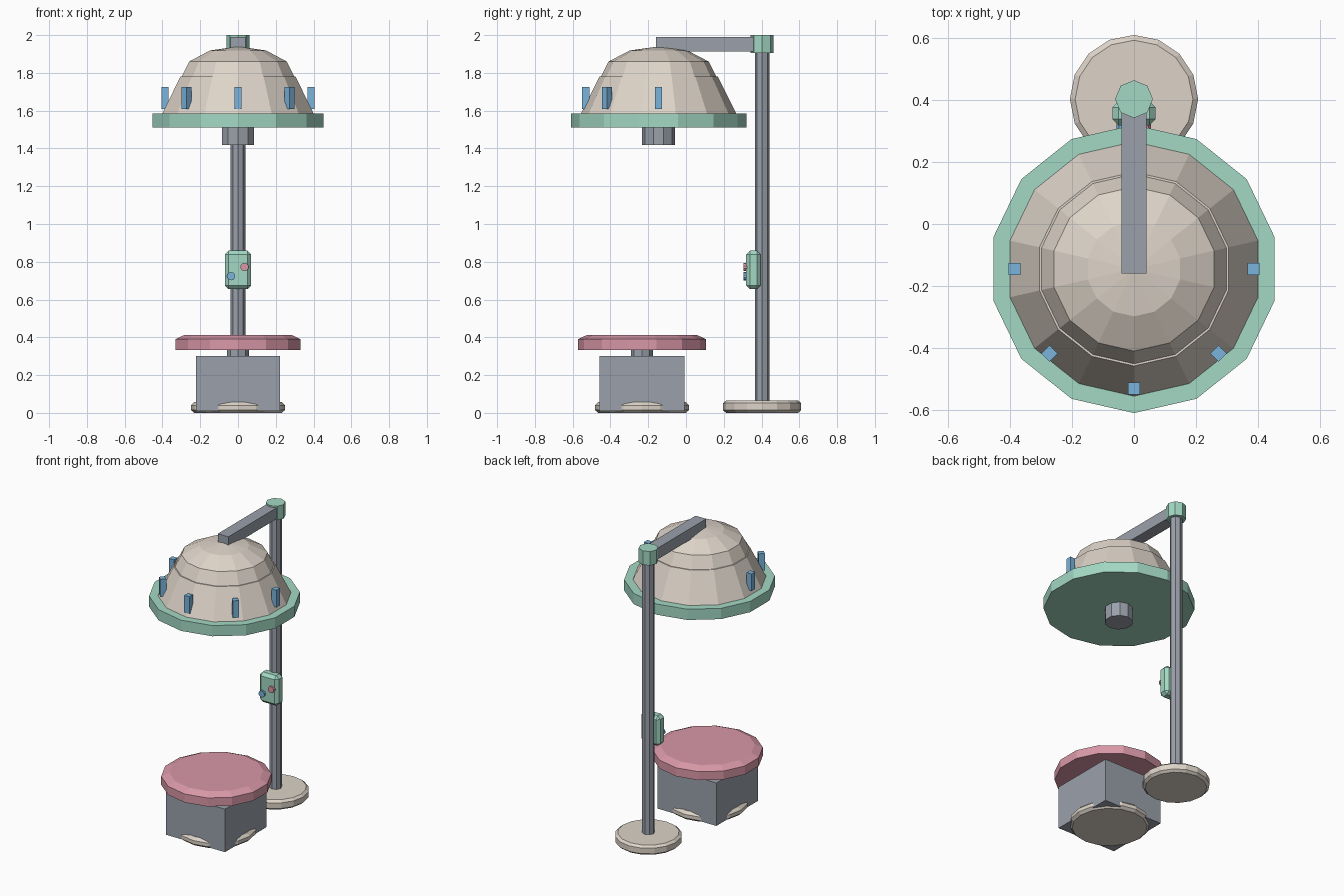
import bpy, bmesh, math
from mathutils import Matrix, Vector

cube = bpy.data.objects.get("Cube")
if cube:
    bpy.data.objects.remove(cube, do_unlink=True)


def make_material(name, rgb):
    """Flat material from 0-255 display values, stored as linear."""
    linear = [((c / 255 + 0.055) / 1.055) ** 2.4 for c in rgb]
    mat = bpy.data.materials.new(name)
    mat.use_nodes = True
    mat.diffuse_color = (*linear, 1)
    mat.node_tree.nodes["Principled BSDF"].inputs["Base Color"].default_value = (*linear, 1)
    return mat


CREAM = make_material("cream", (221, 211, 200))
MINT = make_material("mint green", (163, 216, 196))
PINK = make_material("rose pink", (217, 152, 168))
GREY = make_material("steel grey", (155, 161, 171))
BLUE = make_material("sky blue", (122, 180, 220))

DOME_Y, STOOL_Y, POLE_Y = -0.145, -0.233, 0.403


def finish(name, bm, mat):
    bmesh.ops.recalc_face_normals(bm, faces=bm.faces)
    mesh = bpy.data.meshes.new(name)
    bm.to_mesh(mesh)
    bm.free()
    mesh.materials.append(mat)
    obj = bpy.data.objects.new(name, mesh)
    bpy.context.collection.objects.link(obj)
    return obj


def lathe(name, profile, sides, y, mat):
    """Closed turned solid; profile is (radius, height) from bottom to top."""
    bm = bmesh.new()
    rings = []
    for r, z in profile:
        rings.append([bm.verts.new((r * math.sin(math.tau * i / sides),
                                    y + r * math.cos(math.tau * i / sides), z))
                      for i in range(sides)])
    for low, high in zip(rings, rings[1:]):
        for i in range(sides):
            j = (i + 1) % sides
            bm.faces.new((low[i], low[j], high[j], high[i]))
    bm.faces.new(rings[0])
    bm.faces.new(rings[-1])
    bmesh.ops.remove_doubles(bm, verts=bm.verts, dist=1e-5)
    return finish(name, bm, mat)


def cylinder(name, r, z0, z1, sides, y, mat):
    return lathe(name, [(r, z0), (r, z1)], sides, y, mat)


def box(name, center, size, mat, angle=0, bevel=0):
    bm = bmesh.new()
    bmesh.ops.create_cube(bm, size=1)
    bmesh.ops.scale(bm, vec=size, verts=bm.verts)
    if bevel:
        bmesh.ops.bevel(bm, geom=bm.edges[:], offset=bevel, segments=1, affect='EDGES')
    bmesh.ops.transform(bm, verts=bm.verts,
                        matrix=Matrix.Translation(Vector(center)) @ Matrix.Rotation(angle, 4, 'Z'))
    return finish(name, bm, mat)


# Stand: base, pole, top joint and arm
lathe("stand_base", [(0.19, 0), (0.207, 0.014), (0.207, 0.052), (0.19, 0.066)], 16, POLE_Y, CREAM)
cylinder("stand_pole", 0.039, 0.05, 1.93, 8, POLE_Y, GREY)
cylinder("arm_joint", 0.061, 1.905, 2.0, 8, POLE_Y, MINT)
box("support_arm", (0, 0.125, 1.952), (0.08, 0.57, 0.076), GREY)

# Hood: rim, lower shell, rounded cap and fitting beneath
cylinder("hood_rim", 0.465, 1.512, 1.585, 14, DOME_Y, MINT)
lathe("hood_shell", [(0.413, 1.58), (0.313, 1.78)], 14, DOME_Y, CREAM)
cap = [(0.306 * math.cos(math.radians(a)), 1.78 + 0.16 * math.sin(math.radians(a)))
       for a in (0, 30, 60)]
lathe("hood_cap", cap + [(0.0, 1.94)], 14, DOME_Y, CREAM)
cylinder("hood_fitting", 0.088, 1.417, 1.52, 10, DOME_Y, GREY)

# Clips around the front half of the hood
for i in range(5):
    a = math.pi + i * math.pi / 4
    box(f"hood_clip_{i + 1}",
        (0.386 * math.cos(a), DOME_Y + 0.386 * math.sin(a), 1.668),
        (0.038, 0.038, 0.116), BLUE, angle=a)

# Control box on the pole with two round buttons
box("control_box", (0, 0.357, 0.757), (0.14, 0.077, 0.204), MINT, bevel=0.02)
for name, x, z, mat in (("left_button", 0.034, 0.772, PINK), ("right_button", -0.036, 0.724, BLUE)):
    bm = bmesh.new()
    bmesh.ops.create_cone(bm, cap_ends=True, segments=10, radius1=0.022, radius2=0.022, depth=0.025,
                          matrix=Matrix.Translation((x, 0.316, z)) @ Matrix.Rotation(math.pi / 2, 4, 'X'))
    finish(name, bm, mat)

# Stool: foot disc, body, neck and cushion
lathe("stool_foot", [(0.232, 0), (0.25, 0.016), (0.25, 0.04), (0.23, 0.058)], 16, STOOL_Y, CREAM)
box("stool_body", (0, STOOL_Y, 0.156), (0.444, 0.448, 0.292), GREY)
cylinder("stool_neck", 0.058, 0.29, 0.35, 8, STOOL_Y, GREY)
lathe("seat_cushion", [(0.34, 0.332), (0.34, 0.39), (0.29, 0.413)], 14, STOOL_Y, PINK)
